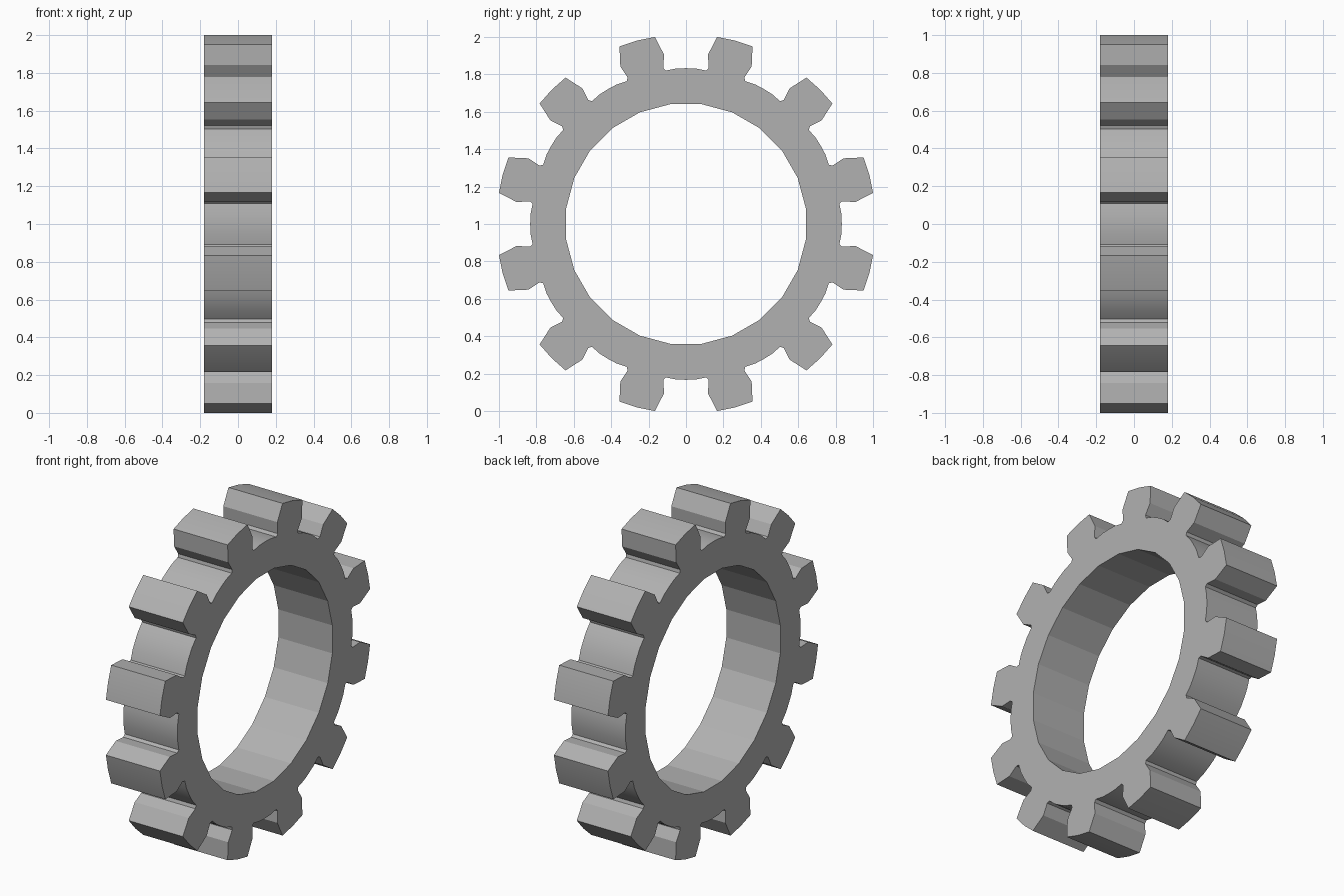
import bpy, bmesh
from math import sin, cos, radians

if "Cube" in bpy.data.objects:
    bpy.data.objects.remove(bpy.data.objects["Cube"])

TEETH, HALF, BORE = 12, 0.18, 0.646
# one half of a tooth outline: (radial distance, half width)
FLANK = [(0.820, 0.108), (0.838, 0.099), (0.905, 0.121), (1.009, 0.098)]
CROWN, GULLY = 1.015, 0.833


def polar(r, a):
    return (r * sin(a), 1 + r * cos(a))


def along(d, w, a):
    return (d * sin(a) + w * cos(a), 1 + d * cos(a) - w * sin(a))


bm = bmesh.new()
cache = {}


def vert(x, p):
    key = (x, round(p[0], 4), round(p[1], 4))
    if key not in cache:
        cache[key] = bm.verts.new((x, p[0], p[1]))
    return cache[key]


def side_wall(points):
    for p, q in zip(points, points[1:]):
        bm.faces.new([vert(-HALF, p), vert(-HALF, q), vert(HALF, q), vert(HALF, p)])


step = radians(360 / TEETH)
for k in range(TEETH):
    a = (k + 0.5) * step
    # tooth outline, then the root arc up to the next tooth
    tooth = ([along(d, -w, a) for d, w in FLANK] + [along(CROWN, 0, a)]
             + [along(d, w, a) for d, w in reversed(FLANK)])
    gully = ([tooth[-1]]
             + [polar(GULLY, a + step / 2 + radians(t)) for t in (-3.5, 0, 3.5)]
             + [along(FLANK[0][0], -FLANK[0][1], a + step)])
    # bore facets: two per tooth pitch
    b0, b1, b2 = (polar(BORE, a + step * t) for t in (-0.25, 0.25, 0.75))
    side_wall(tooth)
    side_wall(gully)
    side_wall([b2, b1, b0])
    # annular end faces
    for x in (-HALF, HALF):
        bm.faces.new([vert(x, p) for p in tooth + [b1, b0]])
        bm.faces.new([vert(x, p) for p in gully + [b2, b1]])

bmesh.ops.recalc_face_normals(bm, faces=bm.faces)
mesh = bpy.data.meshes.new("gear_ring")
bm.to_mesh(mesh)
bm.free()
gear = bpy.data.objects.new("gear_ring", mesh)
bpy.context.collection.objects.link(gear)

# dark grey metal
metal = bpy.data.materials.new("dark_metal")
metal.diffuse_color = (0.44, 0.44, 0.44, 1)
metal.use_nodes = True
metal.node_tree.nodes["Principled BSDF"].inputs["Base Color"].default_value = metal.diffuse_color
mesh.materials.append(metal)

# smooth the shallow root arcs, keep the tooth edges crisp
bpy.context.view_layer.objects.active = gear
gear.select_set(True)
bpy.ops.object.shade_smooth_by_angle(angle=radians(14))
